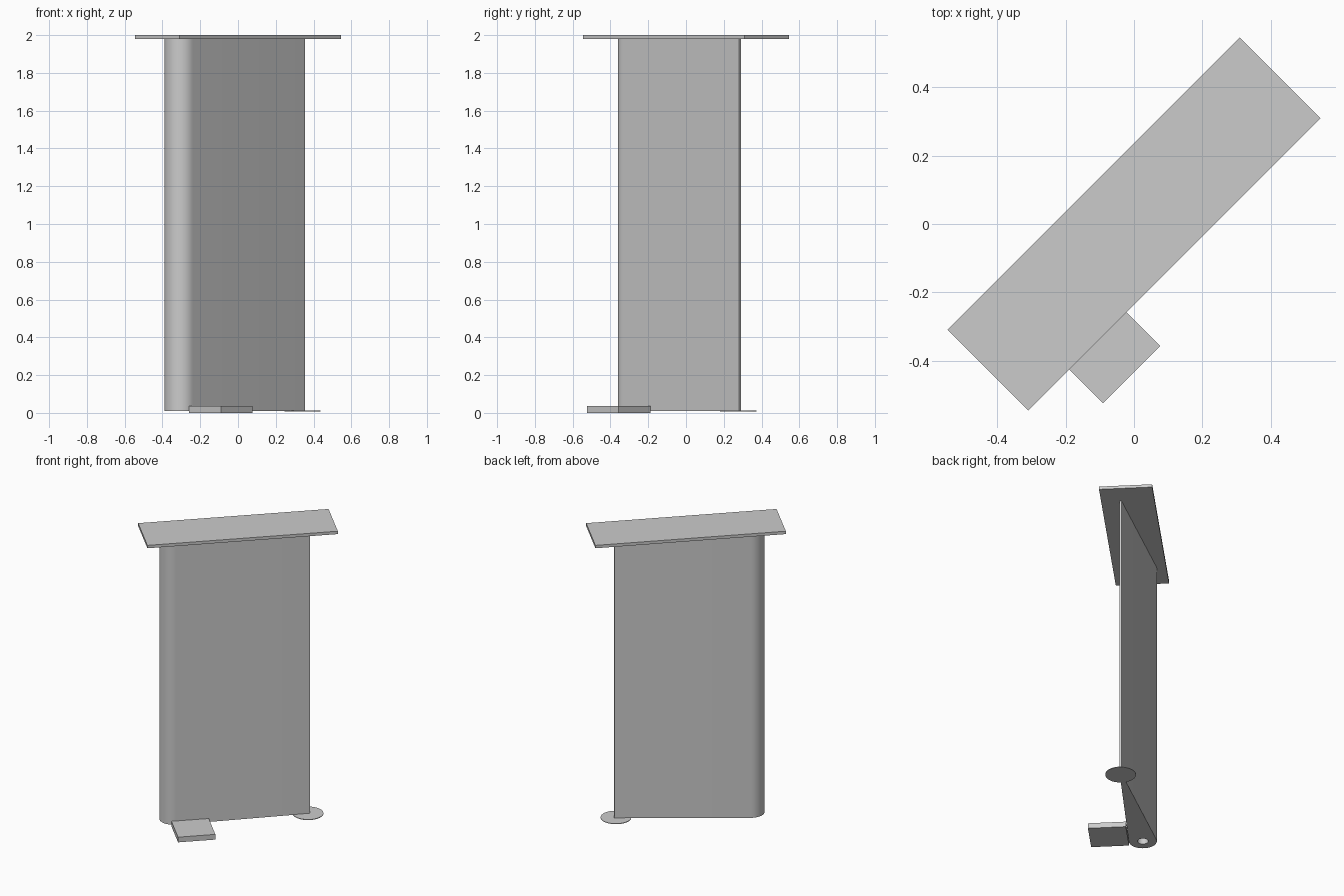
import bpy, bmesh, math

if "Cube" in bpy.data.objects:
    bpy.data.objects.remove(bpy.data.objects["Cube"])

TURN = math.radians(45)   # whole model sits diagonally; parts are laid out along its length
grey = bpy.data.materials.new("plain grey")
grey.diffuse_color = (0.6, 0.6, 0.6, 1)
grey.use_nodes = True
grey.node_tree.nodes["Principled BSDF"].inputs["Base Color"].default_value = grey.diffuse_color


def finish(ob, name):
    ob.name = name
    ob.data.materials.clear()
    ob.data.materials.append(grey)
    bpy.ops.object.select_all(action='DESELECT')
    ob.select_set(True)
    bpy.context.view_layer.objects.active = ob
    bpy.ops.object.shade_smooth_by_angle(angle=math.radians(30))
    ob.rotation_euler.z = TURN


def slab(name, u0, u1, v0, v1, z0, z1):
    bm = bmesh.new()
    bmesh.ops.create_cube(bm, size=1)
    for v in bm.verts:
        v.co.x = u1 if v.co.x > 0 else u0
        v.co.y = v1 if v.co.y > 0 else v0
        v.co.z = z1 if v.co.z > 0 else z0
    me = bpy.data.meshes.new(name)
    bm.to_mesh(me)
    bm.free()
    ob = bpy.data.objects.new(name, me)
    bpy.context.collection.objects.link(ob)
    finish(ob, name)


def extrude_outlines(name, outlines, z0, z1):
    cu = bpy.data.curves.new(name, 'CURVE')
    cu.dimensions = '2D'
    cu.fill_mode = 'BOTH'
    cu.extrude = (z1 - z0) / 2
    for pts in outlines:
        sp = cu.splines.new('POLY')
        sp.points.add(len(pts) - 1)
        for p, (x, y) in zip(sp.points, pts):
            p.co = (x, y, 0, 1)
        sp.use_cyclic_u = True
    ob = bpy.data.objects.new(name, cu)
    bpy.context.collection.objects.link(ob)
    bpy.ops.object.select_all(action='DESELECT')
    ob.select_set(True)
    bpy.context.view_layer.objects.active = ob
    bpy.ops.object.convert(target='MESH')
    ob = bpy.context.view_layer.objects.active
    bm = bmesh.new()
    bm.from_mesh(ob.data)
    bmesh.ops.remove_doubles(bm, verts=bm.verts, dist=1e-5)
    bmesh.ops.recalc_face_normals(bm, faces=bm.faces)
    bm.to_mesh(ob.data)
    bm.free()
    ob.location.z = (z0 + z1) / 2
    finish(ob, name)


def ring(cx, cy, r, n, a0=0.0, a1=2 * math.pi, closed=True):
    steps = n if closed else n - 1
    return [(cx + r * math.cos(a0 + (a1 - a0) * i / steps),
             cy + r * math.sin(a0 + (a1 - a0) * i / steps)) for i in range(n)]


# Teardrop blade: round nose, straight tangent sides, thin trailing edge, pivot hole
NOSE, R = (-0.407, 0.02), 0.0875
TAIL_U, TAIL_TOP, TAIL_LOW = 0.449, -0.039, -0.051


def tangent_angle(v, side):
    du, dv = TAIL_U - NOSE[0], v - NOSE[1]
    return math.atan2(dv, du) + side * math.acos(R / math.hypot(du, dv))


start = tangent_angle(TAIL_TOP, 1)
end = tangent_angle(TAIL_LOW, -1) + 2 * math.pi
blade = [(TAIL_U, TAIL_LOW), (TAIL_U, TAIL_TOP)] + ring(*NOSE, R, 28, start, end, False)
extrude_outlines("blade", [blade, ring(*NOSE, 0.034, 32)], 0.01, 1.98)

# Thin round foot under the trailing edge
extrude_outlines("round_foot", [ring(0.437, -0.046, 0.096, 48)], 0.008, 0.012)

# Top plate and square step beside the nose
slab("top_plate", -0.605, 0.605, -0.167, 0.167, 1.98, 2.0)
slab("step_plate", -0.435, -0.198, -0.307, -0.069, 0.0, 0.036)
